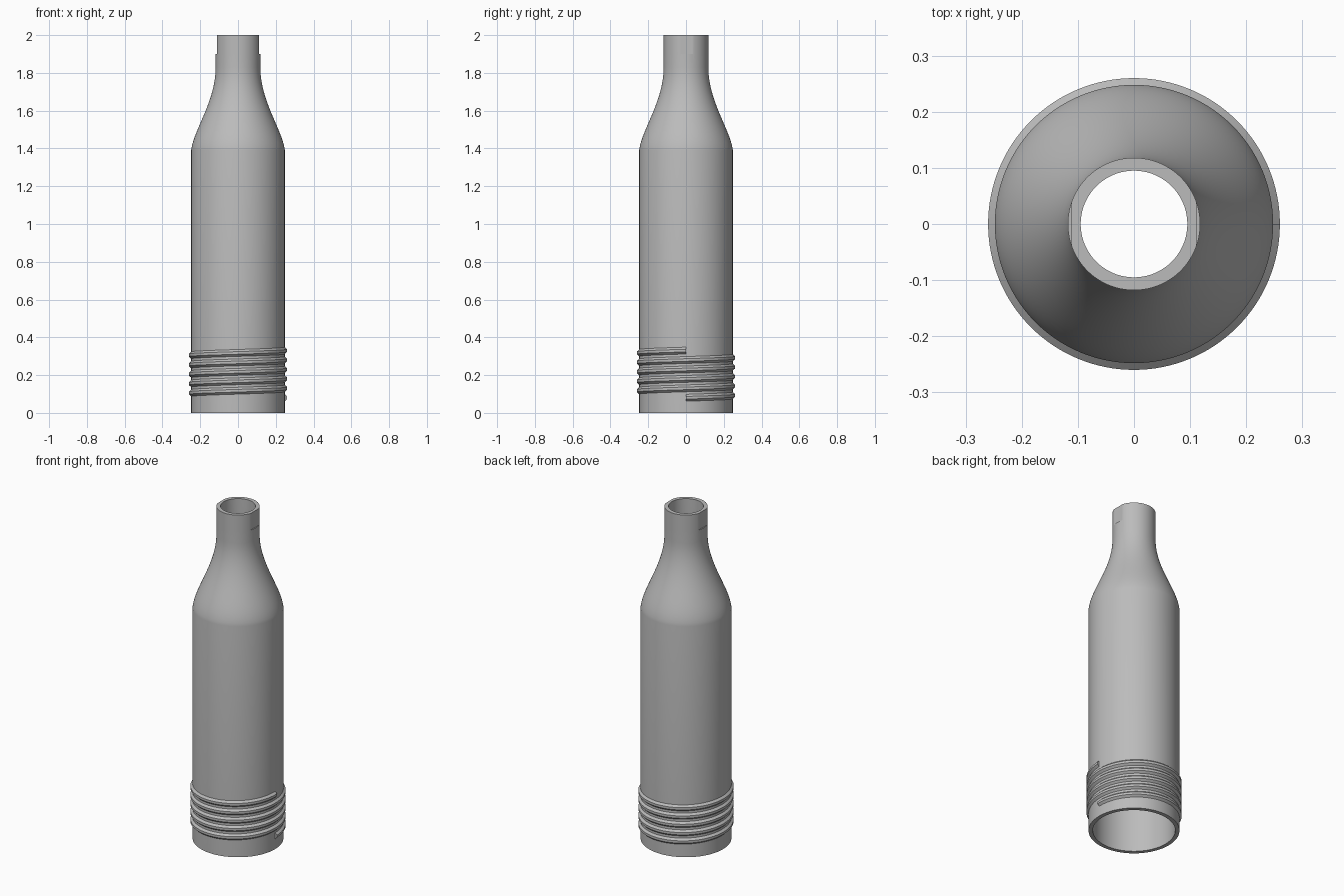
import bpy
import bmesh
import math

SEGMENTS = 128
BODY_R, NECK_R, WALL = 0.248, 0.118, 0.023
FLAT_X, FLAT_Z = 0.112, 1.9

cube = bpy.data.objects.get("Cube")
if cube:
    bpy.data.objects.remove(cube, do_unlink=True)

grey = bpy.data.materials.new("plain grey")
grey.use_nodes = True
colour = (0.5, 0.5, 0.5, 1)
grey.diffuse_color = colour
grey.node_tree.nodes["Principled BSDF"].inputs["Base Color"].default_value = colour


def finish(bm, name):
    bmesh.ops.recalc_face_normals(bm, faces=bm.faces)
    mesh = bpy.data.meshes.new(name)
    bm.to_mesh(mesh)
    bm.free()
    obj = bpy.data.objects.new(name, mesh)
    bpy.context.collection.objects.link(obj)
    mesh.materials.append(grey)
    bpy.ops.object.select_all(action="DESELECT")
    obj.select_set(True)
    bpy.context.view_layer.objects.active = obj
    bpy.ops.object.shade_smooth_by_angle(angle=math.radians(30))
    return obj


def bridge(bm, a, b):
    for i in range(len(a)):
        j = (i + 1) % len(a)
        bm.faces.new((a[i], a[j], b[j], b[i]))


def shoulder(steps=20):
    """S-curve from the body up to the neck, as (radius, height)."""
    ctrl = ((BODY_R, 1.39), (0.235, 1.5), (NECK_R, 1.65), (NECK_R, 1.83))
    weights = (1, 3, 3, 1)
    points = []
    for s in range(steps + 1):
        t = s / steps
        f = [w * t ** k * (1 - t) ** (3 - k) for k, w in enumerate(weights)]
        points.append(tuple(sum(f[k] * ctrl[k][a] for k in range(4)) for a in (0, 1)))
    return points


# Hollow bottle shell, open at both ends, with two flats cut on the neck
curve = shoulder()
outer = [(BODY_R, 0, False)] + [(r, z, False) for r, z in curve]
outer += [(NECK_R, FLAT_Z, False), (NECK_R, FLAT_Z, True), (NECK_R, 2, True)]
inner = [(NECK_R - WALL, 2, False)]
inner += [(r - WALL, z, False) for r, z in reversed(curve)]
inner += [(BODY_R - WALL, 0, False)]

bm = bmesh.new()
rings = []
for r, z, flat in outer + inner:
    ring = []
    for i in range(SEGMENTS):
        a = math.tau * i / SEGMENTS
        x, y = r * math.cos(a), r * math.sin(a)
        if flat:
            x = max(-FLAT_X, min(FLAT_X, x))
        ring.append(bm.verts.new((x, y, z)))
    rings.append(ring)
for k, ring in enumerate(rings):
    bridge(bm, ring, rings[(k + 1) % len(rings)])
# Merge the doubled vertices beside the flats
bmesh.ops.remove_doubles(bm, verts=bm.verts, dist=0.00001)
finish(bm, "bottle_shell")

# Right-handed screw thread around the foot
TURNS, PITCH, START = 5, 0.05, 0.08
section = ((0.245, -0.021), (0.26, -0.007), (0.26, 0.007), (0.245, 0.021))
bm = bmesh.new()
sections = []
for i in range(TURNS * SEGMENTS + 1):
    turn = i / SEGMENTS
    a = math.tau * turn
    sections.append([bm.verts.new((r * math.cos(a), r * math.sin(a), START + PITCH * turn + dz))
                     for r, dz in section])
for a, b in zip(sections, sections[1:]):
    bridge(bm, a, b)
bm.faces.new(sections[0])
bm.faces.new(sections[-1])
finish(bm, "screw_thread")
